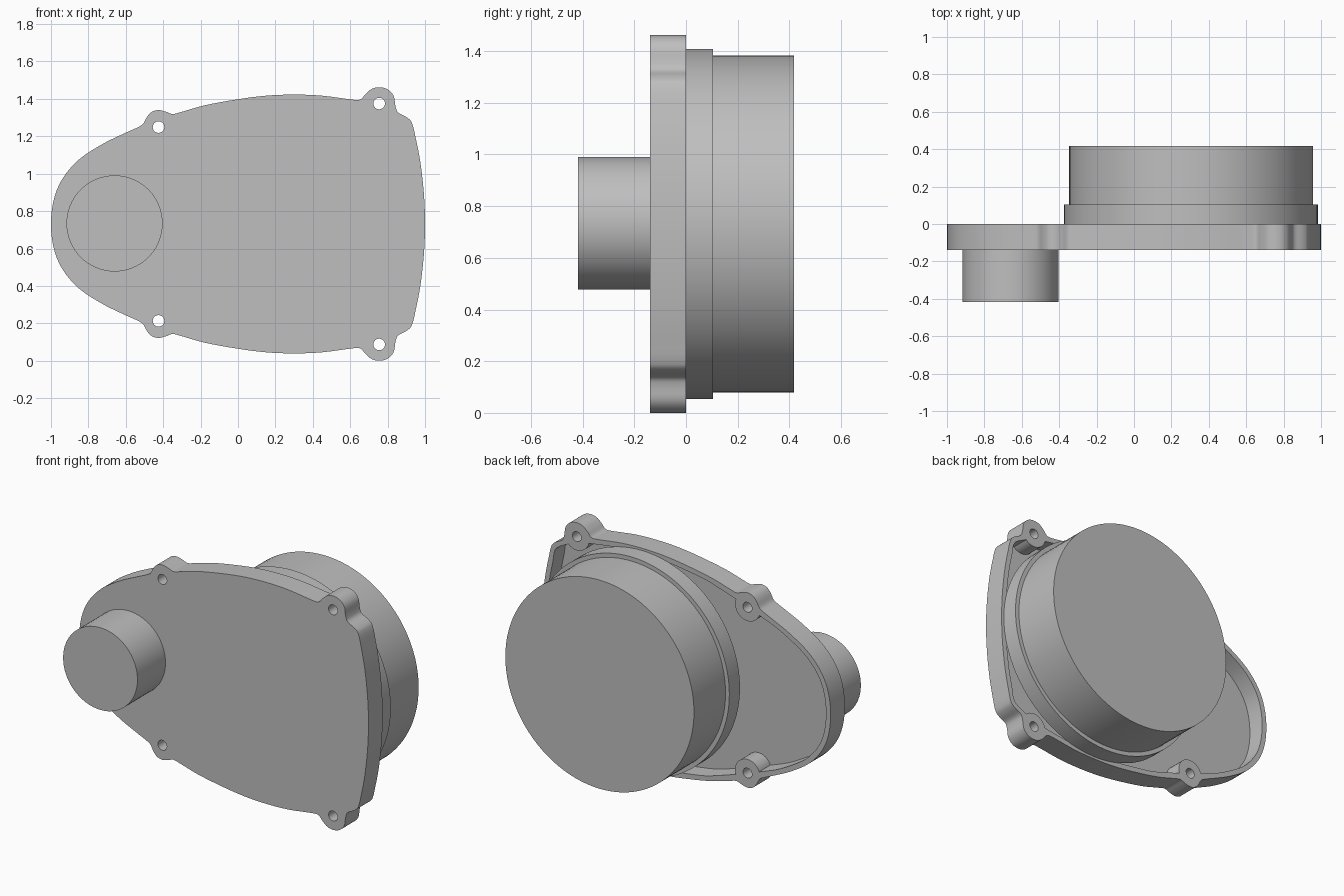
import bpy, bmesh, math
from mathutils import Vector

cube = bpy.data.objects.get("Cube")
if cube:
    bpy.data.objects.remove(cube)

MID = 0.731                      # height of the symmetry line
FRONT, RIM, FLOOR = -0.14, 0.0, -0.11
WALL = 0.032

grey = bpy.data.materials.new("plain grey")
grey.use_nodes = True
grey.diffuse_color = (0.52, 0.52, 0.52, 1)
grey.node_tree.nodes["Principled BSDF"].inputs["Base Color"].default_value = grey.diffuse_color


def mirrored(half):
    """Close a half outline by mirroring it over the middle line."""
    pts = [Vector(p) for p in half]
    return pts + [Vector((p.x, -p.y)) for p in reversed(pts[1:-1])]


def smoothed(pts, steps=4):
    """Closed spline through the points."""
    out, n = [], len(pts)
    for i in range(n):
        a, b, c, d = (pts[(i + k) % n] for k in (-1, 0, 1, 2))
        # tangents limited by the span length keep tight corners clean
        span = (c - b).length
        tb = (c - a).normalized() * span
        tc = (d - b).normalized() * span
        for s in range(steps):
            t = s / steps
            out.append(b * (2*t**3 - 3*t**2 + 1) + tb * (t**3 - 2*t**2 + t)
                       + c * (3*t**2 - 2*t**3) + tc * (t**3 - t**2))
    return out


def inset(pts, dist):
    n = len(pts)
    res = []
    for i in range(n):
        t = (pts[(i + 1) % n] - pts[i - 1]).normalized()
        res.append(pts[i] + Vector((t.y, -t.x)) * dist)
    return res


def prism(name, pts, y0, y1):
    bm = bmesh.new()
    face = bm.faces.new([bm.verts.new((p.x, y0, p.y + MID)) for p in pts])
    ext = bmesh.ops.extrude_face_region(bm, geom=[face])
    moved = [v for v in ext["geom"] if isinstance(v, bmesh.types.BMVert)]
    bmesh.ops.translate(bm, verts=moved, vec=(0, y1 - y0, 0))
    bmesh.ops.recalc_face_normals(bm, faces=bm.faces)
    mesh = bpy.data.meshes.new(name)
    bm.to_mesh(mesh)
    bm.free()
    mesh.materials.append(grey)
    obj = bpy.data.objects.new(name, mesh)
    bpy.context.collection.objects.link(obj)
    return obj


def circle(x, h, r, n):
    return [Vector((x + r * math.cos(a), h + r * math.sin(a)))
            for a in (2 * math.pi * i / n for i in range(n))]


def cut(obj, cutter):
    mod = obj.modifiers.new("cut", "BOOLEAN")
    mod.operation, mod.solver, mod.object = "DIFFERENCE", "EXACT", cutter
    bpy.context.view_layer.objects.active = obj
    bpy.ops.object.modifier_apply(modifier=mod.name)
    bpy.data.objects.remove(cutter)


# Half outline pieces: nose, small lug, upper edge, large lug, back edge
nose = [(-1, 0), (-.985, .13), (-.94, .24), (-.85, .345), (-.72, .43), (-.6, .488)]
small_lug = [(-.53, .52), (-.508, .535), (-.485, .575), (-.46, .6), (-.425, .609),
             (-.385, .6), (-.35, .588), (-.31, .597)]
top_edge = [(-.18, .634), (0, .667), (.15, .686), (.3, .692), (.45, .686), (.62, .664)]
large_lug = [(.655, .666), (.682, .695), (.715, .722), (.755, .731), (.8, .72),
             (.832, .685), (.842, .63), (.855, .597), (.9, .572)]
back_edge = [(.928, .545), (.95, .46), (.975, .33), (.994, .16), (1, 0)]

# Cover plate, hollow from behind with solid lug bosses
cover = prism("cover_plate", smoothed(mirrored(nose + small_lug + top_edge + large_lug + back_edge)),
              FRONT, RIM)
base = mirrored(nose + top_edge + [(.75, .64), (.85, .6)] + back_edge)
cavity = prism("cavity_cutter", smoothed(inset(base, WALL)), FLOOR, RIM + 0.05)
lugs = [(x, h * s) for x, h in ((-.425, .518), (.755, .644)) for s in (1, -1)]
for x, h in lugs:
    cut(cavity, prism("boss_cutter", circle(x, h, .086, 32), FLOOR - .05, RIM + .1))
cut(cover, cavity)
for x, h in lugs:
    cut(cover, prism("hole_cutter", circle(x, h, .031, 24), FRONT - .05, RIM + .05))

# Round housing behind, with its stepped collar, and the front hub
parts = [cover,
         prism("housing_collar", circle(.305, 0, .678, 96), RIM, .105),
         prism("housing_drum", circle(.305, 0, .652, 96), .105, .417),
         prism("front_hub", circle(-.66, .003, .257, 64), -.417, FRONT)]

bpy.ops.object.select_all(action="DESELECT")
for obj in parts:
    obj.select_set(True)
bpy.context.view_layer.objects.active = cover
bpy.ops.object.shade_smooth_by_angle(angle=math.radians(30))
